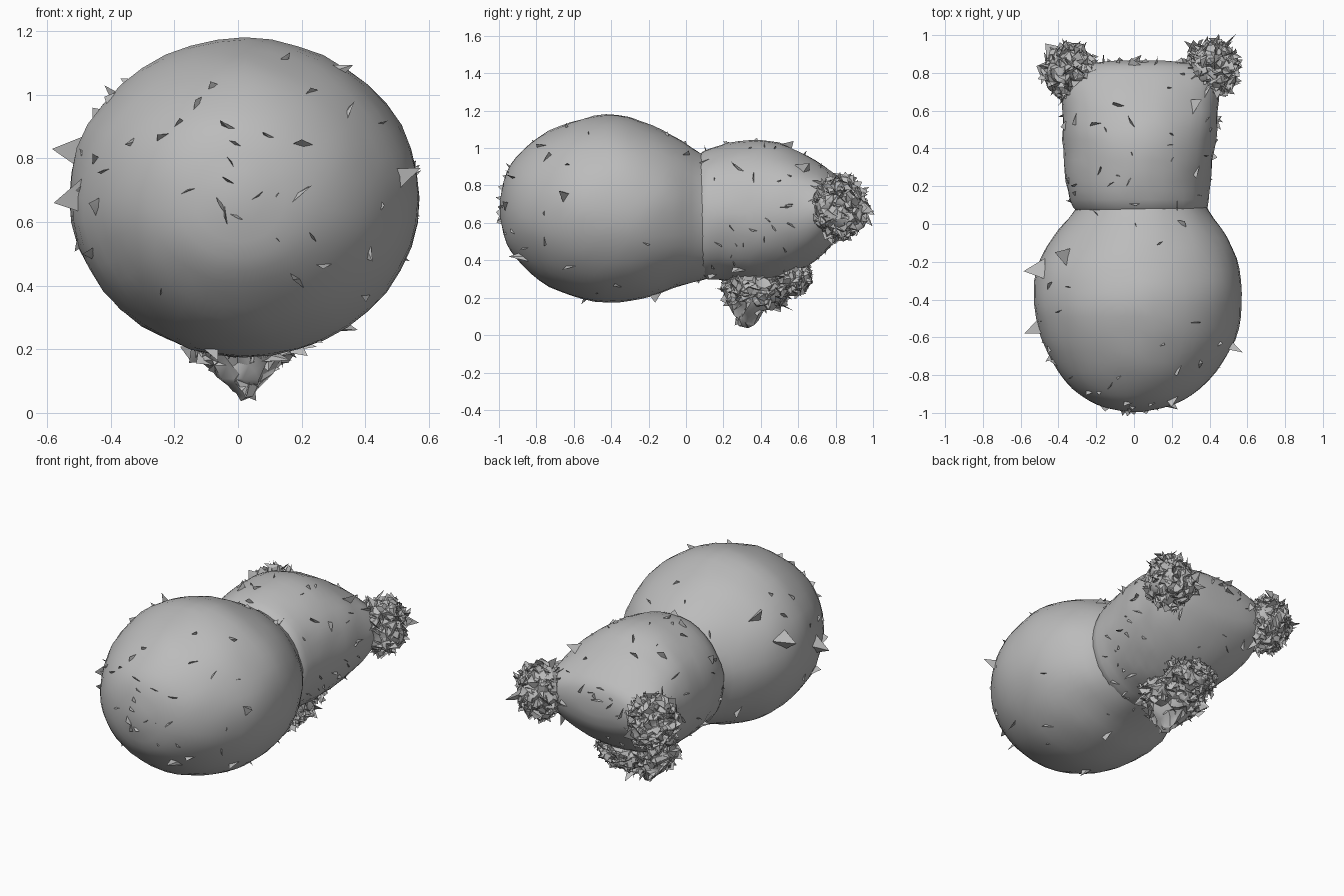
import bpy, bmesh, math, random
from mathutils import Vector, noise

if "Cube" in bpy.data.objects:
    bpy.data.objects.remove(bpy.data.objects["Cube"])

random.seed(7)
grey = bpy.data.materials.new("stone grey")
grey.diffuse_color = (0.5, 0.5, 0.5, 1)
grey.use_nodes = True
grey.node_tree.nodes["Principled BSDF"].inputs["Base Color"].default_value = grey.diffuse_color


def finish(bm, name, angle):
    bmesh.ops.recalc_face_normals(bm, faces=bm.faces)
    me = bpy.data.meshes.new(name)
    bm.to_mesh(me)
    bm.free()
    ob = bpy.data.objects.new(name, me)
    bpy.context.collection.objects.link(ob)
    me.materials.append(grey)
    bpy.ops.object.select_all(action='DESELECT')
    ob.select_set(True)
    bpy.context.view_layer.objects.active = ob
    bpy.ops.object.shade_smooth_by_angle(angle=math.radians(angle))
    return ob


def resample(stations, n):
    """Catmull-Rom interpolation of the station rows."""
    out, m = [], len(stations) - 1
    for k in range(n + 1):
        t = k / n * m
        i = min(int(t), m - 1)
        f = t - i
        p = [stations[min(max(i + d, 0), m)] for d in (-1, 0, 1, 2)]
        out.append([0.5 * (2 * b + (c - a) * f + (2*a - 5*b + 4*c - d) * f * f
                           + (3*b - a - 3*c + d) * f ** 3) for a, b, c, d in zip(*p)])
    return out


def shard(bm, p, n, size):
    """A thin, sharp flake leaning out of the surface."""
    t = n.orthogonal().normalized()
    ang = random.uniform(0, 2 * math.pi)
    u = t * math.cos(ang) + n.cross(t) * math.sin(ang)
    w = n.cross(u)
    base = p - n * 0.02
    pts = [base - u * size * .5, base + u * size * .5, base + w * size * .12,
           p + n * size * random.uniform(.15, .45) + u * size * random.uniform(-.8, .8)]
    v = [bm.verts.new(q) for q in pts]
    for f in ((0, 1, 3), (1, 2, 3), (2, 0, 3)):
        bm.faces.new([v[i] for i in f])


def loft(name, stations, rings, seg, rough, shards):
    """Closed body along y; rows are y, left x, right x, bottom z, top z."""
    bm = bmesh.new()
    prev = None
    for y, x0, x1, z0, z1 in resample(stations, rings):
        ring = []
        for k in range(seg):
            a = 2 * math.pi * k / seg
            c = Vector(((x0 + x1) / 2, y, (z0 + z1) / 2))
            d = Vector(((x1 - x0) / 2 * math.cos(a), 0, (z1 - z0) / 2 * math.sin(a)))
            s = 1 + rough * noise.noise((c + d) * 6) + random.uniform(-.3, .3) * rough
            ring.append(bm.verts.new(c + d * s))
        if prev:
            for k in range(seg):
                j = (k + 1) % seg
                bm.faces.new((prev[k], prev[j], ring[j], ring[k]))
        else:
            bm.faces.new(ring)
        prev = ring
    bm.faces.new(prev)
    bmesh.ops.recalc_face_normals(bm, faces=bm.faces)
    bm.normal_update()
    spots = [(f.calc_center_median(), f.normal.copy()) for f in bm.faces if len(f.verts) == 4]
    for p, n in random.sample(spots, shards):
        shard(bm, p, n, random.uniform(.05, .12))
    return finish(bm, name, 35)


def shaggy(name, centre, radii, jag, shards, tip=0):
    """Crumpled lump; tip pulls its underside down to a point."""
    bm = bmesh.new()
    bmesh.ops.create_icosphere(bm, subdivisions=4, radius=1)
    c, r = Vector(centre), Vector(radii)
    for v in bm.verts:
        d = v.co.copy()
        s = 1 + .12 * noise.noise(d * 2.5 + c * 5)
        p = c + Vector((d.x * r.x, d.y * r.y, d.z * r.z)) * s
        near = max(0, 1 - math.hypot(d.x, d.y + .35) / .6)
        if d.z < 0:
            p.z -= tip * near
        v.co = p + Vector([random.uniform(-jag, jag) for _ in range(3)])
    bm.normal_update()
    spots = [(v.co.copy(), v.normal.copy()) for v in bm.verts]
    for p, n in random.sample(spots, shards):
        shard(bm, p, n, random.uniform(.04, .1))
    return finish(bm, name, 30)


# Large round front body
loft("front_body", [
    (-.995, -.04, .04, .64, .72), (-.96, -.19, .20, .49, .87), (-.88, -.32, .34, .38, .98),
    (-.75, -.42, .46, .27, 1.08), (-.58, -.50, .545, .20, 1.15), (-.40, -.53, .57, .175, 1.18),
    (-.22, -.51, .555, .20, 1.135), (-.06, -.42, .49, .255, 1.06), (.08, -.31, .39, .29, .975),
    (.20, -.28, .35, .32, .92)], 26, 40, .015, 60)

# Smaller rear body
loft("rear_body", [
    (.02, -.22, .30, .36, .88), (.08, -.32, .385, .30, .98), (.20, -.355, .40, .29, 1.02),
    (.35, -.37, .42, .28, 1.04), (.50, -.38, .44, .30, 1.025), (.64, -.38, .45, .36, .965),
    (.76, -.36, .44, .46, .89), (.84, -.27, .34, .56, .82), (.865, -.1, .16, .65, .74)],
    22, 36, .025, 100)

# Crumpled lobes on the two rear corners
for side, x, y in (("left", -.335, .80), ("right", .415, .82)):
    shaggy(side + "_rear_lobe", (x, y, .68), (.135, .145, .155), .016, 190)

# Crumpled tuft underneath, with a point and a rear lump
shaggy("under_tuft", (.02, .38, .25), (.19, .18, .11), .016, 170, tip=.12)
shaggy("under_tuft_rear", (.03, .56, .31), (.16, .11, .09), .014, 110)

# Big stray spikes on the front body
bm = bmesh.new()
for tip, root, half in (((-.585, -.25, .83), (-.47, -.25, .82), .07),
                        ((-.58, -.58, .66), (-.46, -.53, .70), .08),
                        ((.575, -.68, .77), (.46, -.62, .72), .06),
                        ((-.42, -.15, 1.03), (-.34, -.2, .93), .07),
                        ((.36, .66, .92), (.30, .60, .86), .06)):
    r = Vector(root)
    base = [bm.verts.new(r + Vector(o) * half) for o in ((0, 1, .3), (0, -.6, .8), (0, -.3, -1))]
    top = bm.verts.new(tip)
    for k in range(3):
        bm.faces.new((base[k], base[(k + 1) % 3], top))
    bm.faces.new(base[::-1])
finish(bm, "stray_spikes", 20)
